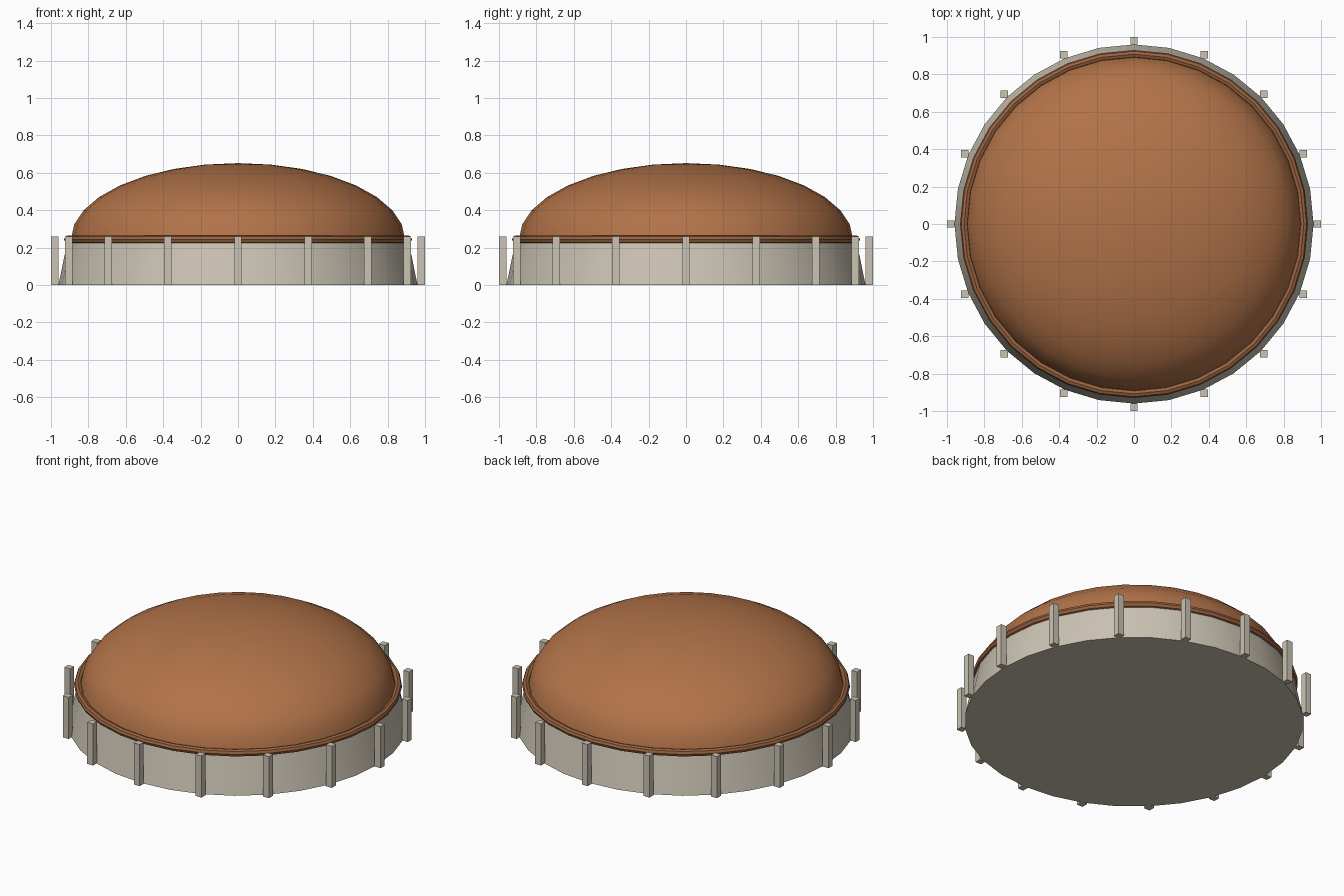
import bpy, bmesh, math

cube = bpy.data.objects.get("Cube")
if cube:
    bpy.data.objects.remove(cube, do_unlink=True)

SEGMENTS = 32
POSTS = 16
RIM_Z = 0.244


def make_material(name, rgb):
    mat = bpy.data.materials.new(name)
    mat.use_nodes = True
    mat.diffuse_color = (*rgb, 1)
    mat.node_tree.nodes["Principled BSDF"].inputs["Base Color"].default_value = (*rgb, 1)
    return mat


stone = make_material("pale stone", (0.60, 0.55, 0.455))
copper = make_material("copper brown", (0.445, 0.171, 0.065))
dark_copper = make_material("dark copper", (0.32, 0.125, 0.05))


def finish(obj, name, mat, smooth=True):
    obj.name = name
    obj.data.materials.append(mat)
    if smooth:
        bpy.ops.object.shade_smooth_by_angle(angle=math.radians(35))
    return obj


# Tapered drum wall with a closed floor
bpy.ops.mesh.primitive_cone_add(vertices=SEGMENTS, radius1=0.96, radius2=0.91,
                                depth=RIM_Z, location=(0, 0, RIM_Z / 2))
finish(bpy.context.object, "drum_wall", stone)

# Shallow dome: upper half of a flattened sphere
bpy.ops.mesh.primitive_uv_sphere_add(segments=SEGMENTS, ring_count=16, radius=1)
dome = bpy.context.object
bm = bmesh.new()
bm.from_mesh(dome.data)
bmesh.ops.delete(bm, geom=[v for v in bm.verts if v.co.z < -0.01], context='VERTS')
bmesh.ops.scale(bm, vec=(0.893, 0.893, 0.408), verts=bm.verts)
bmesh.ops.translate(bm, vec=(0, 0, RIM_Z), verts=bm.verts)
bm.to_mesh(dome.data)
bm.free()
finish(dome, "dome", copper)

# Rounded ring where the dome meets the wall
bpy.ops.mesh.primitive_torus_add(major_segments=SEGMENTS, minor_segments=8,
                                 major_radius=0.908, minor_radius=0.022,
                                 location=(0, 0, RIM_Z))
finish(bpy.context.object, "rim_ring", dark_copper).data.shade_smooth()

# Square posts standing around the wall
for i in range(POSTS):
    angle = math.tau * i / POSTS
    bpy.ops.mesh.primitive_cube_add(size=1, location=(0.98 * math.cos(angle),
                                                      0.98 * math.sin(angle), 0.13))
    post = bpy.context.object
    post.scale = (0.04, 0.04, 0.26)
    finish(post, f"post_{i + 1}", stone, smooth=False)
